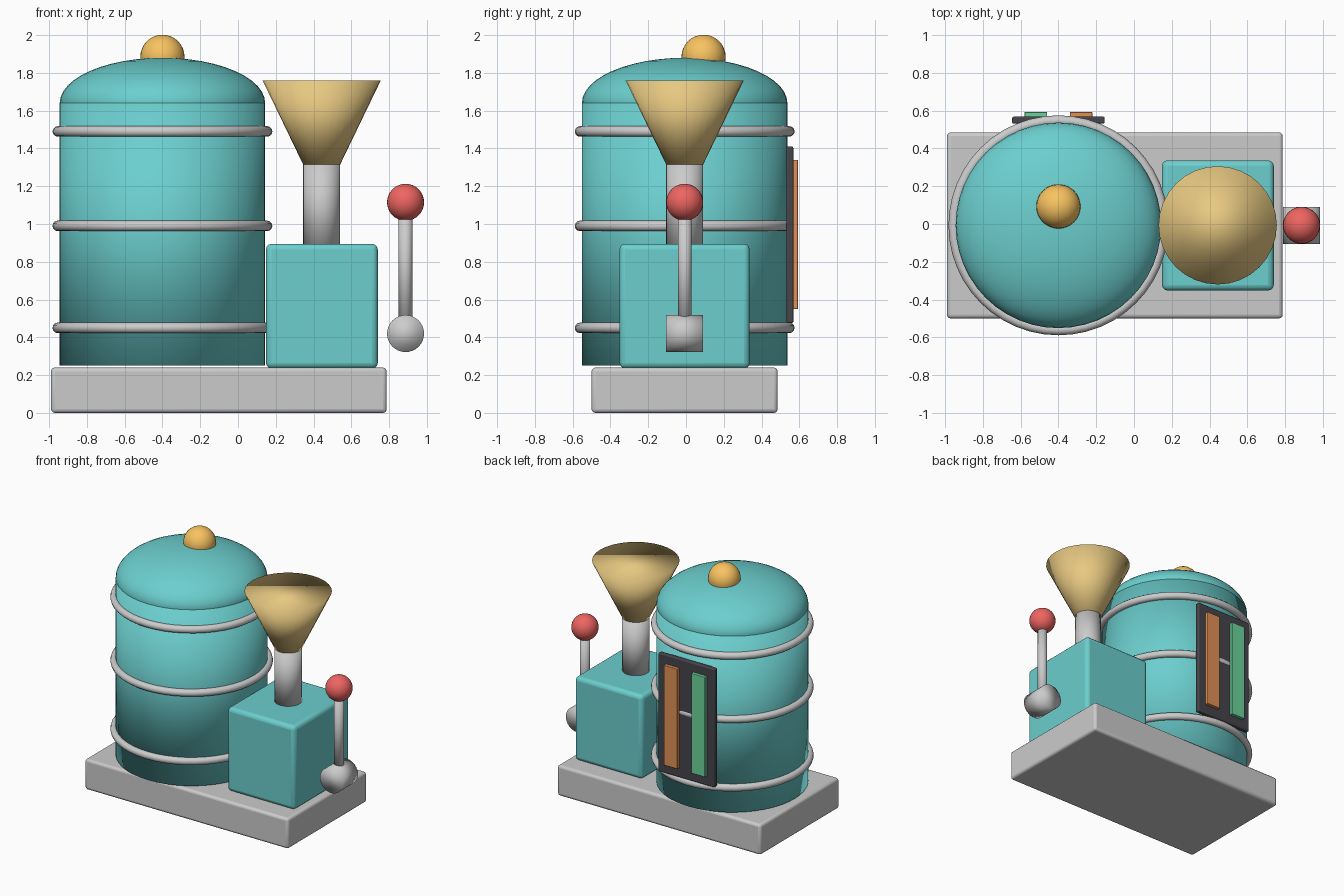
import bpy
from math import pi, radians

if "Cube" in bpy.data.objects:
    bpy.data.objects.remove(bpy.data.objects["Cube"])

Y = -0.007      # common centre line in y
TANK_X = -0.40
FUNNEL_X = 0.443
LEVER_X = 0.887


def colour(name, r, g, b):
    m = bpy.data.materials.new(name)
    m.diffuse_color = (r, g, b, 1)
    m.use_nodes = True
    m.node_tree.nodes["Principled BSDF"].inputs["Base Color"].default_value = m.diffuse_color
    return m


TEAL = colour("teal", 0.15, 0.62, 0.62)
BRASS = colour("brass", 0.80, 0.58, 0.22)
GOLD = colour("gold", 0.95, 0.55, 0.12)
RED = colour("red", 0.85, 0.13, 0.12)
DARK = colour("dark", 0.06, 0.06, 0.07)
ORANGE = colour("orange", 0.75, 0.28, 0.09)
GREEN = colour("green", 0.15, 0.65, 0.33)


def finish(name, mat):
    ob = bpy.context.object
    ob.name = name
    if mat:
        ob.data.materials.append(mat)
    return ob


def box(name, x, y, z, bevel, mat=None):
    """Bevelled box from (min, max) ranges."""
    bpy.ops.mesh.primitive_cube_add(size=1, location=[sum(r) / 2 for r in (x, y, z)])
    ob = finish(name, mat)
    ob.scale = [r[1] - r[0] for r in (x, y, z)]
    bpy.ops.object.transform_apply(location=False, rotation=False, scale=True)
    mod = ob.modifiers.new("bevel", 'BEVEL')
    mod.width, mod.segments = bevel, 3
    bpy.ops.object.shade_smooth_by_angle(angle=radians(30))


def cone(name, x, z0, z1, r0, r1, mat=None, sides=32):
    """Upright capped cone or cylinder, smooth all over."""
    bpy.ops.mesh.primitive_cone_add(vertices=sides, radius1=r0, radius2=r1, depth=z1 - z0,
                                    location=(x, Y, (z0 + z1) / 2))
    bpy.ops.object.shade_smooth()
    return finish(name, mat)


def ball(name, loc, r, mat, scale_z=1, segments=32, rings=16):
    bpy.ops.mesh.primitive_uv_sphere_add(segments=segments, ring_count=rings, radius=r, location=loc)
    bpy.ops.object.shade_smooth()
    finish(name, mat).scale.z = scale_z


# Base plate
box("base", (-0.99, 0.787), (-0.50, 0.485), (0, 0.24), 0.02)

# Tank with domed lid and knob
cone("tank", TANK_X, 0.25, 1.64, 0.544, 0.544, TEAL, 48)
ball("tank_dome", (TANK_X, Y, 1.64), 0.544, TEAL, 0.24 / 0.544, 48, 24)
ball("dome_knob", (TANK_X, 0.093, 1.885), 0.117, GOLD)

# Tank hoops
for i, z in enumerate((0.45, 0.99, 1.49)):
    bpy.ops.mesh.primitive_torus_add(major_radius=0.554, minor_radius=0.028, major_segments=48,
                                     minor_segments=12, location=(TANK_X, Y, z))
    bpy.ops.object.shade_smooth()
    finish(f"tank_hoop_{i + 1}", None)

# Gauge panel on the back
box("gauge_panel", (-0.645, -0.155), (0.531, 0.568), (0.475, 1.41), 0.008, DARK)
for name, x, mat in (("green_gauge", -0.52, GREEN), ("orange_gauge", -0.28, ORANGE)):
    box(name, (x - 0.06, x + 0.06), (0.56, 0.593), (0.55, 1.34), 0.004, mat)

# Feed box, pipe and funnel
box("feed_box", (0.148, 0.74), (-0.352, 0.337), (0.235, 0.895), 0.03, TEAL)
cone("feed_pipe", FUNNEL_X, 0.85, 1.33, 0.098, 0.098)
cone("funnel", FUNNEL_X, 1.315, 1.76, 0.098, 0.313, BRASS)

# Lever: hub lying front to back, rod and ball grip
hub = cone("lever_hub", LEVER_X, 0.322, 0.518, 0.098, 0.098)
hub.rotation_euler.x = pi / 2
cone("lever_rod", LEVER_X, 0.42, 1.11, 0.036, 0.036, None, 24)
ball("lever_grip", (LEVER_X, Y, 1.115), 0.098, RED)
